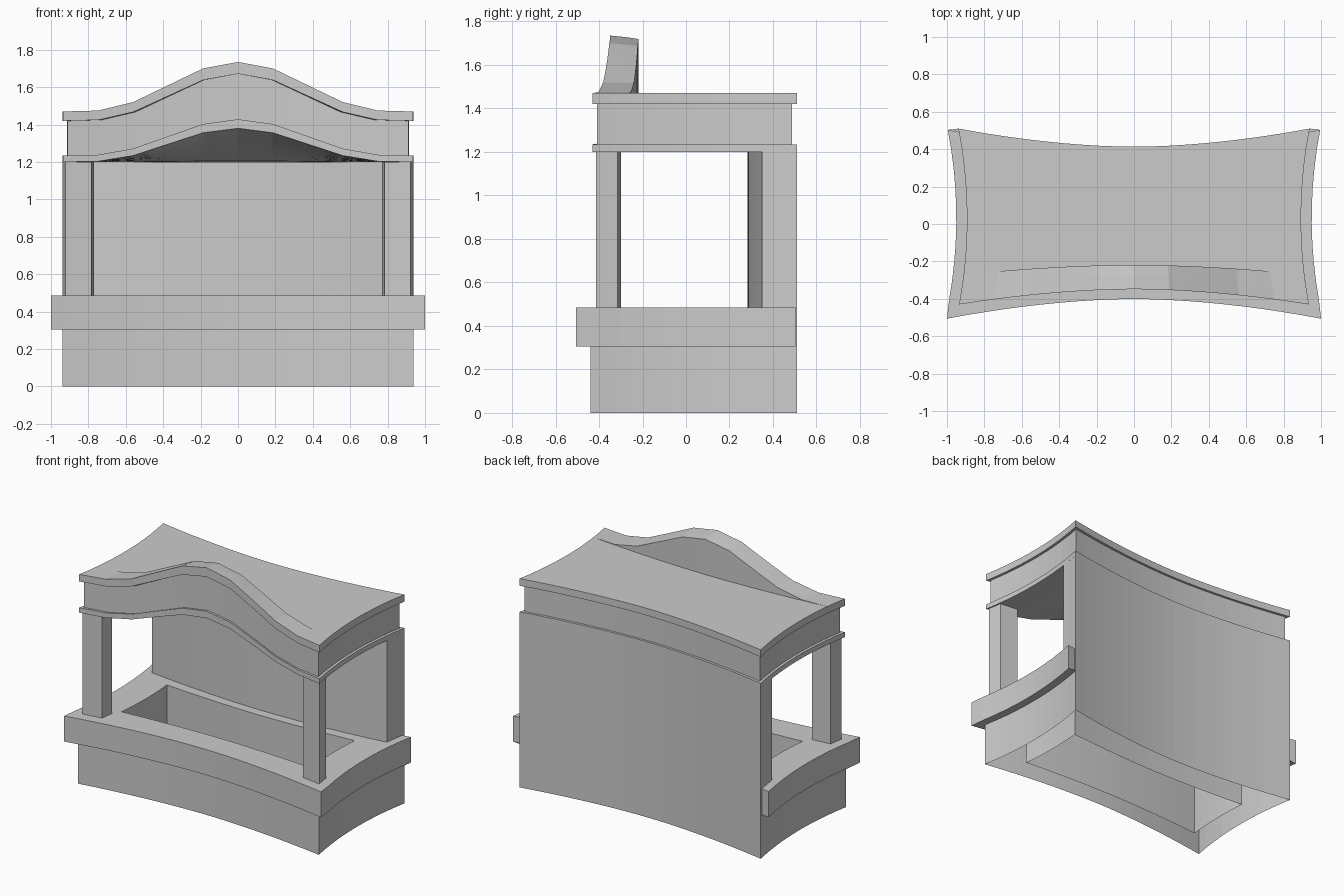
import bpy, bmesh

if "Cube" in bpy.data.objects:
    bpy.data.objects.remove(bpy.data.objects["Cube"])

NX, NY = 20, 10
# height of the wavy front arch at even steps from the centre to the corner
ARCH = [0.265, 0.23, 0.14, 0.05, 0.005, 0.0]


def arch(u):
    t = min(abs(u) / 0.94, 1) * 5
    i = min(int(t), 4)
    return ARCH[i] + (ARCH[i + 1] - ARCH[i]) * (t - i)


def warp(u, v, z):
    """Pinch the plan so that all four sides bow inwards."""
    f = (abs(u) / 0.94) ** 1.8
    g = max(0, 1 - ((v - 0.03) / 0.485) ** 2)
    return (u * (1 - 0.05 * g), v * (0.81 + 0.19 * f), z)


def lerp(a, b, n):
    return [a + (b - a) * i / n for i in range(n + 1)]


def ring(hx, v0, v1, z, lift=0.0):
    """Closed outline; lift raises its front edge along the arch."""
    us, vs = lerp(-hx, hx, NX), lerp(v0, v1, NY)
    pts = [(u, v0, z + lift * arch(u * 0.94 / hx)) for u in us[:-1]]
    pts += [(hx, v, z) for v in vs[:-1]]
    pts += [(u, v1, z) for u in us[:0:-1]]
    pts += [(-hx, v, z) for v in vs[:0:-1]]
    return pts


def strip(bm, rows, closed):
    """Skin successive rows of points with quads."""
    rows = [[bm.verts.new(warp(*p)) for p in r] for r in rows]
    for a, b in zip(rows, rows[1:]):
        n = len(a)
        for i in range(n if closed else n - 1):
            j = (i + 1) % n
            bm.faces.new((a[i], a[j], b[j], b[i]))


def finish(name, bm):
    bmesh.ops.remove_doubles(bm, verts=bm.verts, dist=0.0005)
    bmesh.ops.dissolve_degenerate(bm, edges=bm.edges, dist=0.0002)
    bmesh.ops.recalc_face_normals(bm, faces=bm.faces)
    me = bpy.data.meshes.new(name)
    bm.to_mesh(me)
    bm.free()
    ob = bpy.data.objects.new(name, me)
    bpy.context.collection.objects.link(ob)
    return ob


def row(v, hx, zf):
    return [(u, v, zf(u)) for u in lerp(-hx, hx, NX)]


def warped_box(name, u0, u1, v0, v1, z0, z1, nu, nv):
    bm = bmesh.new()
    us, vs = lerp(u0, u1, nu), lerp(v0, v1, nv)
    for z in (z0, z1):
        strip(bm, [[(u, v, z) for u in us] for v in vs], False)
    for v in (v0, v1):
        strip(bm, [[(u, v, z) for u in us] for z in (z0, z1)], False)
    for u in (u0, u1):
        strip(bm, [[(u, v, z) for v in vs] for z in (z0, z1)], False)
    return finish(name, bm)


# base and counter: hollow shell with an open well through the middle
bm = bmesh.new()
strip(bm, [
    ring(0.94, -0.44, 0.51, 0),
    ring(0.94, -0.44, 0.51, 0.305),
    ring(1.0, -0.495, 0.492, 0.305),
    ring(1.0, -0.495, 0.492, 0.485),
    ring(0.76, -0.26, 0.27, 0.485),
    ring(0.76, -0.26, 0.27, 0)], True)
finish("base_and_counter", bm)

# back wall
warped_box("back_wall", -0.94, 0.94, 0.35, 0.51, 0.305, 1.2, NX, 3)

# front posts
for side, name in ((-1, "left_post"), (1, "right_post")):
    a, b = sorted((side * 0.79, side * 0.93))
    warped_box(name, a, b, -0.415, -0.315, 0.485, 1.2, 2, 2)

# roof: trim, frieze and cornice bands around the edge
bm = bmesh.new()
strip(bm, [
    ring(0.94, -0.43, 0.51, 1.2, 0.68),
    ring(0.94, -0.43, 0.51, 1.235, 0.73),
    ring(0.92, -0.412, 0.49, 1.235, 0.73),
    ring(0.92, -0.412, 0.49, 1.42, 0.95),
    ring(0.94, -0.43, 0.51, 1.42, 0.95),
    ring(0.94, -0.43, 0.51, 1.47, 1.0)], True)
# roof top: arched front lip, its upright back, then the flat deck
vs = lerp(-0.43, 0.51, NY)
lip = -0.27
top = [row(vs[0], 0.94, lambda u: 1.47 + arch(u)),
       row(vs[1], 0.94, lambda u: 1.47 + arch(u) * 0.97),
       row(lip, 0.94, lambda u: 1.47 + arch(u) * 0.94),
       row(lip, 0.94, lambda u: 1.47)]
top += [row(v, 0.94, lambda u: 1.47) for v in vs[2:]]
strip(bm, top, False)
# ceiling sloping from the arch down to the back wall
ceiling = []
for v in vs:
    k = max(0, (0.35 - v) / 0.78) * 0.68
    ceiling.append(row(v, 0.94, lambda u: 1.2 + k * arch(u)))
strip(bm, ceiling, False)
finish("roof", bm)
